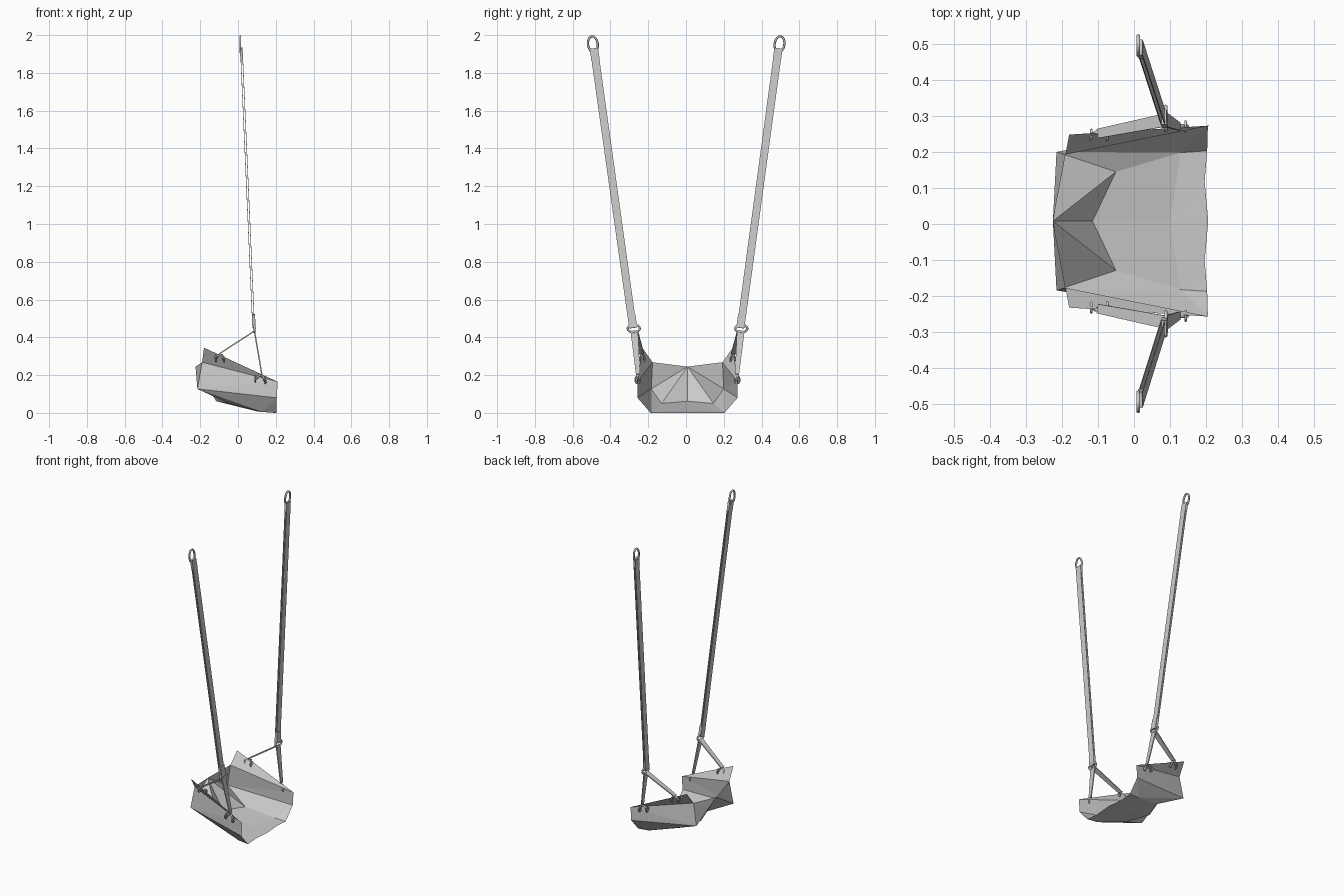
import bpy, math
from mathutils import Vector, Matrix

if "Cube" in bpy.data.objects:
    bpy.data.objects.remove(bpy.data.objects["Cube"])

mat = bpy.data.materials.new("light grey")
mat.diffuse_color = (0.6, 0.6, 0.6, 1)
mat.use_nodes = True
mat.node_tree.nodes["Principled BSDF"].inputs["Base Color"].default_value = mat.diffuse_color


def make(name, verts, faces, smooth=False):
    me = bpy.data.meshes.new(name)
    me.from_pydata([tuple(v) for v in verts], [], faces)
    me.materials.append(mat)
    me.polygons.foreach_set("use_smooth", [smooth] * len(me.polygons))
    me.update()
    ob = bpy.data.objects.new(name, me)
    bpy.context.collection.objects.link(ob)
    return ob


def tube(name, pts, r, closed=False, n=6):
    """Round wire swept along a list of points."""
    pts = [Vector(p) for p in pts]
    m = len(pts)
    verts, faces = [], []
    for i, p in enumerate(pts):
        a = pts[(i - 1) % m] if closed else pts[max(i - 1, 0)]
        b = pts[(i + 1) % m] if closed else pts[min(i + 1, m - 1)]
        t = (b - a).normalized()
        ref = Vector((1, 0, 0)) if closed else Vector((0, 1, 0))
        u = t.cross(ref).normalized()
        w = t.cross(u)
        for k in range(n):
            c = 2 * math.pi * k / n
            verts.append(p + (u * math.cos(c) + w * math.sin(c)) * r)
    for i in range(m if closed else m - 1):
        j = (i + 1) % m
        for k in range(n):
            l = (k + 1) % n
            faces.append((i * n + k, i * n + l, j * n + l, j * n + k))
    if not closed:
        faces += [tuple(range(n))[::-1], tuple(range((m - 1) * n, m * n))]
    return make(name, verts, faces, True)


def oval(name, c, ry, rz, r, tilt=0):
    """Closed wire loop in the y-z plane."""
    rot = Matrix.Rotation(tilt, 3, 'X')
    pts = [Vector(c) + rot @ Vector((0, ry * math.cos(a), rz * math.sin(a)))
           for a in [2 * math.pi * i / 16 for i in range(16)]]
    return tube(name, pts, r, True)


def strap(name, a, b, wa, wb, thick):
    """Flat webbing, wide across y, tapering from width wa to wb."""
    a, b = Vector(a), Vector(b)
    t = (b - a).normalized()
    n = t.cross(Vector((0, 1, 0))).normalized()
    s = n.cross(t)
    verts = []
    for p, w in ((a, wa), (b, wb)):
        for i, j in ((-1, -1), (1, -1), (1, 1), (-1, 1)):
            verts.append(p + s * i * w / 2 + n * j * thick / 2)
    return make(name, verts, [(3, 2, 1, 0), (4, 5, 6, 7), (0, 1, 5, 4),
                              (1, 2, 6, 5), (2, 3, 7, 6), (3, 0, 4, 7)])


# Seat: folded sheet, centre points then one half mirrored in y
CY = 0.008
centre = [(-0.225, 0, 0.245), (-0.115, 0, 0.062), (0.1, 0, 0.008), (0.206, 0, 0.0)]
half = [(0.21, 0.265, 0.165),    # 0 front top
        (-0.18, 0.24, 0.345),    # 1 back top
        (-0.19, 0.185, 0.268),   # 2 back upper inner
        (-0.215, 0.192, 0.127),  # 3 back lower
        (0.205, 0.265, 0.08),    # 4 front lower
        (0.203, 0.195, 0.0),     # 5 front bottom
        (0.13, 0.19, 0.005),     # 6 floor side
        (-0.05, 0.137, 0.05),    # 7 floor back
        (0.196, 0.11, 0.0)]      # 8 front edge
verts = [Vector((x, y + CY, z)) for x, y, z in centre]
faces = []
for s in (1, -1):
    o = len(verts)
    verts += [Vector((x, y * s + CY, z)) for x, y, z in half]
    A, B, J, D, C, E, F, G, M = range(o, o + 9)
    fs = [(A, B, J), (A, J, D), (A, D, C),            # side wall
          (C, D, F), (D, G, F), (C, F, E),            # lower side
          (0, J, D), (0, D, G), (0, G, 1),            # back
          (1, G, 2), (G, F, 2), (F, E, M), (F, M, 2), (2, M, 3)]  # floor
    faces += fs if s == 1 else [f[::-1] for f in fs]
make("seat", verts, faces)

# Straps, rings and hooks on both sides
for s, side in ((1, "left"), (-1, "right")):
    def P(x, y, z, c=CY):
        return (x, y * s + c, z)
    oval(f"top_ring_{side}", P(0.012, 0.494, 1.952, 0.001), 0.026, 0.042, 0.006, -0.14 * s)
    low, top = P(0.082, 0.287, 0.465, 0.004), P(0.018, 0.488, 1.925, 0.001)
    for d, tag in ((-0.005, "inner"), (0.005, "outer")):
        off = Vector((d, 0, 0))
        strap(f"main_strap_{tag}_{side}", Vector(low) + off, Vector(top) + off,
              0.04, 0.042, 0.003)
    # Stitched loops at the strap ends
    strap(f"lower_loop_{side}", P(0.086, 0.283, 0.45, 0.004), P(0.082, 0.293, 0.52, 0.004),
          0.042, 0.042, 0.016)
    strap(f"upper_loop_{side}", P(0.02, 0.48, 1.87, 0.001), P(0.016, 0.489, 1.93, 0.001),
          0.044, 0.044, 0.014)
    oval(f"middle_ring_{side}", P(0.088, 0.285, 0.447), 0.032, 0.02, 0.006)
    # Branch straps down to the seat
    strap(f"rear_strap_{side}", P(0.085, 0.28, 0.432), P(-0.1, 0.243, 0.312), 0.036, 0.026, 0.007)
    strap(f"front_strap_{side}", P(0.087, 0.282, 0.435), P(0.126, 0.262, 0.205), 0.04, 0.022, 0.007)
    # Wire hooks through the seat edge
    tube(f"rear_hook_{side}", [P(-0.12, 0.236, 0.285), P(-0.105, 0.246, 0.306),
                               P(-0.085, 0.247, 0.308), P(-0.073, 0.236, 0.278)], 0.006)
    tube(f"front_hook_{side}", [P(0.09, 0.262, 0.178), P(0.115, 0.264, 0.2),
                                P(0.132, 0.264, 0.195), P(0.148, 0.262, 0.158)], 0.006)
    for tag, pts in (("rear", ((-0.118, 0.24, 0.288), (-0.074, 0.238, 0.284))),
                     ("front", ((0.092, 0.263, 0.18), (0.143, 0.263, 0.17)))):
        for i, p in enumerate(pts):
            oval(f"{tag}_eyelet_{i}_{side}", P(*p), 0.013, 0.015, 0.004)
